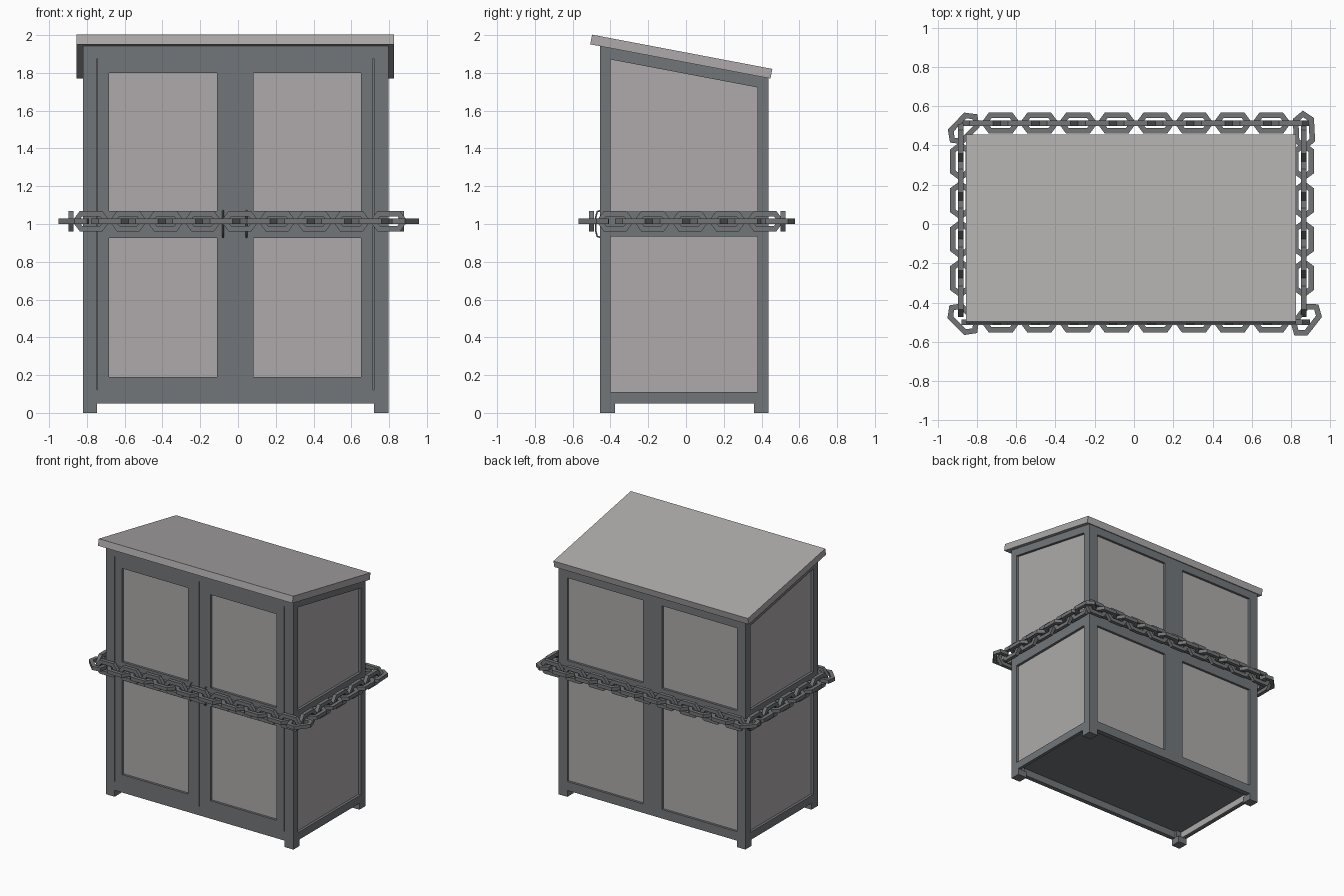
import bpy
import bmesh
from math import radians

cube = bpy.data.objects.get("Cube")
if cube:
    bpy.data.objects.remove(cube, do_unlink=True)


def material(name, color):
    m = bpy.data.materials.new(name)
    m.use_nodes = True
    m.diffuse_color = (*color, 1)
    m.node_tree.nodes["Principled BSDF"].inputs["Base Color"].default_value = (*color, 1)
    return m


FRAME = material("dark_grey_frame", (0.17, 0.183, 0.193))
PANEL = material("pale_warm_grey_panel", (0.425, 0.402, 0.405))
IRON = material("iron_grey", (0.168, 0.176, 0.18))


def to_mesh(name, bm, mat):
    bmesh.ops.recalc_face_normals(bm, faces=bm.faces)
    mesh = bpy.data.meshes.new(name)
    bm.to_mesh(mesh)
    bm.free()
    mesh.materials.append(mat)
    return mesh


def place(name, data, location=(0, 0, 0), rotation=(0, 0, 0)):
    ob = bpy.data.objects.new(name, data)
    ob.location, ob.rotation_euler = location, rotation
    bpy.context.collection.objects.link(ob)


def block(name, xs, ys, zs, mat=FRAME):
    """Box between limits; a z limit may be a function of y for sloped ends."""
    bm = bmesh.new()
    bmesh.ops.create_cube(bm, size=1)
    for v in bm.verts:
        x, y, z = (int(c > 0) for c in v.co)
        v.co.x, v.co.y = xs[x], ys[y]
        v.co.z = zs[z](v.co.y) if callable(zs[z]) else zs[z]
    place(name, to_mesh(name, bm, mat))


def roof_line(y):
    return 1.855 - 0.19 * y


def below_roof(gap):
    return lambda y: roof_line(y) - gap


# Overall limits of the cabinet body
X0, X1, Y0, Y1 = -0.82, 0.797, -0.455, 0.438
MID = -0.016
POST = 0.078
FOOT_TOP = 0.05
RAIL = (0.935, 1.065)

# Corner posts and feet
for side, xs in (("right", (X0, X0 + POST - 0.005)), ("left", (X1 - POST, X1))):
    for end, ys, foot in (("front", (Y0, Y0 + 0.055), (Y0, Y0 + POST)),
                          ("back", (Y1 - 0.06, Y1), (Y1 - POST, Y1))):
        block(f"{end}_{side}_post", xs, ys, (FOOT_TOP, roof_line))
        block(f"{end}_{side}_foot", xs, foot, (0, FOOT_TOP))

# Side frames with sloped top rails, over full-height panels
for side, outer, inward in (("right", X0, 1), ("left", X1, -1)):
    ys = (Y0 + 0.055, Y1 - 0.06)
    xs = sorted((outer, outer + inward * 0.02))
    block(f"{side}_bottom_rail", xs, ys, (FOOT_TOP, 0.11))
    block(f"{side}_middle_rail", xs, ys, RAIL)
    block(f"{side}_top_rail", xs, ys, (below_roof(0.06), roof_line))
    block(f"{side}_panel", sorted((outer + inward * 0.02, outer + inward * 0.03)), ys,
          (FOOT_TOP + 0.005, below_roof(0.01)), PANEL)

# Back frame
inner = (X0 + POST - 0.005, X1 - POST)
back = (Y1 - 0.04, Y1)
block("back_bottom_rail", inner, back, (FOOT_TOP, 0.12))
block("back_middle_rail", inner, back, RAIL)
block("back_top_rail", inner, back, (1.71, roof_line))
block("back_centre_stile", (MID - 0.083, MID + 0.083), back, (0.12, 1.71))
block("back_panel", inner, (Y1 - 0.03, Y1 - 0.018), (0.1, 1.73), PANEL)

# Front rails above and below the doors
front = (Y0, Y0 + 0.035)
DOOR = (0.12, 1.877)
block("front_bottom_rail", inner, front, (FOOT_TOP, DOOR[0]))
block("front_top_rail", inner, front, (DOOR[1], roof_line))


# Doors: framed leaves with two recessed panels
def door(name, leaf, opening):
    block(name + "_stile_a", (leaf[0], opening[0]), front, DOOR)
    block(name + "_stile_b", (opening[1], leaf[1]), front, DOOR)
    for rail, zs in (("bottom", (DOOR[0], 0.19)), ("middle", (0.927, 1.07)),
                     ("top", (1.8, DOOR[1]))):
        block(f"{name}_{rail}_rail", opening, front, zs)
    block(name + "_panel", opening, (Y0 + 0.018, Y0 + 0.03), DOOR, PANEL)


door("right_door", (-0.743, MID - 0.001), (-0.682, -0.112))
door("left_door", (MID + 0.001, 0.715), (0.082, 0.652))

# Stops behind the door gaps
for x in (-0.74, MID, 0.715):
    block("door_stop", (x - 0.02, x + 0.02), (Y0 + 0.036, Y0 + 0.05), DOOR)

# Door pulls
for x in (-0.08, 0.045):
    curve = bpy.data.curves.new("door_pull", "CURVE")
    curve.dimensions = "3D"
    curve.bevel_depth = 0.005
    curve.bevel_resolution = 1
    curve.use_fill_caps = True
    spline = curve.splines.new("POLY")
    path = ((Y0, 0.93), (-0.47, 0.935), (-0.477, 0.96), (-0.477, 1.04), (-0.47, 1.065), (Y0, 1.07))
    spline.points.add(len(path) - 1)
    for p, (y, z) in zip(spline.points, path):
        p.co = (x, y, z, 1)
    curve.materials.append(IRON)
    place("door_pull", curve)

# Floor, set just above the bottom rails' lower edge
block("floor", (X0 + 0.03, X1 - 0.03), (Y0 + 0.035, Y1 - 0.04), (0.105, 0.12))

# Sloping roof slab with square-cut ends
bm = bmesh.new()
ring = []
for x in (-0.855, 0.825):
    ends = [(-0.507, 0, 0), (0.447, 0, 0), (0.447, 0.01, 0.051), (-0.507, 0.01, 0.051)]
    ring.append([bm.verts.new((x, y + dy, roof_line(y) + dz)) for y, dy, dz in ends])
bm.faces.new(ring[0])
bm.faces.new(ring[1])
for i in range(4):
    j = (i + 1) % 4
    bm.faces.new((ring[0][i], ring[0][j], ring[1][j], ring[1][i]))
place("roof", to_mesh("roof", bm, PANEL))


# Chain link: a flat six-sided ring with pointed ends
def link_mesh():
    def hexagon(tip, flat, width):
        return [(tip, 0), (flat, width), (-flat, width), (-tip, 0), (-flat, -width), (flat, -width)]

    bm = bmesh.new()
    outer, hole = hexagon(0.1, 0.06, 0.054), hexagon(0.066, 0.046, 0.026)
    half = 0.014
    loops = [[bm.verts.new((x, y, z)) for x, y in shape]
             for shape, z in ((outer, -half), (outer, half), (hole, half), (hole, -half))]
    for a, b in zip(loops, loops[1:] + loops[:1]):
        for i in range(6):
            j = (i + 1) % 6
            bm.faces.new((a[i], a[j], b[j], b[i]))
    return to_mesh("chain_link", bm, IRON)


LINK = link_mesh()
CHAIN_Z = 1.015


def chain_link(x, y, angle, upright=False):
    place("chain_link", LINK, (x, y, CHAIN_Z),
          (radians(90) if upright else 0, 0, radians(angle)))


# Straight runs, alternating upright and flat links
for y in (-0.5, 0.514):
    for i in range(17):
        chain_link(-0.778 + i * 0.0985, y, 0, i % 2 == 0)
for x in (-0.884, 0.864):
    for i in range(9):
        chain_link(x, -0.375 + i * 0.0992, 90, i % 2 == 0)

# Corner links
for x, y, angle in ((-0.87, -0.485, -45), (0.878, -0.488, 52),
                    (-0.868, 0.487, 46), (0.866, 0.478, 93)):
    chain_link(x, y, angle)
